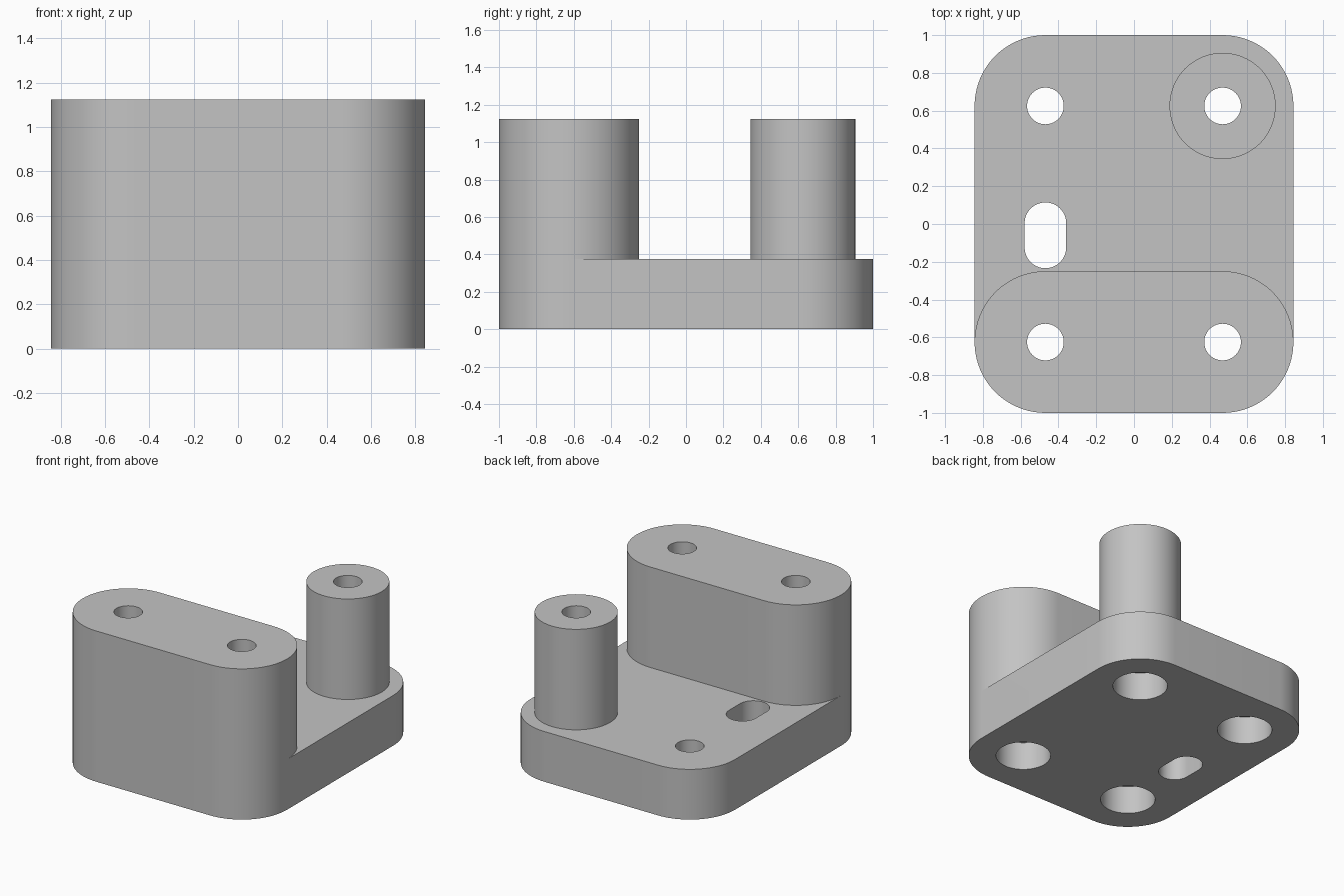
import bpy, bmesh
from math import cos, sin, pi, radians

cube = bpy.data.objects.get("Cube")
if cube:
    bpy.data.objects.remove(cube, do_unlink=True)

grey = bpy.data.materials.new("plain grey")
grey.use_nodes = True
colour = (0.55, 0.55, 0.55, 1)
grey.diffuse_color = colour
grey.node_tree.nodes["Principled BSDF"].inputs["Base Color"].default_value = colour

QUARTER = 20  # segments per quarter turn


def rounded_prism(name, cx, cy, radius, z0, z1, dx=0, dy=0):
    """Upright prism: a circle of the given radius, stretched by +-dx and +-dy."""
    points = []
    for corner, (sx, sy) in enumerate([(1, 1), (-1, 1), (-1, -1), (1, -1)]):
        for i in range(QUARTER + 1):
            a = (corner + i / QUARTER) * pi / 2
            points.append((cx + sx * dx + radius * cos(a),
                           cy + sy * dy + radius * sin(a), z0))
    bm = bmesh.new()
    base = bm.faces.new([bm.verts.new(p) for p in points])
    bmesh.ops.remove_doubles(bm, verts=bm.verts[:], dist=1e-5)
    top = bmesh.ops.extrude_face_region(bm, geom=bm.faces[:], use_keep_orig=True)
    verts = [g for g in top["geom"] if isinstance(g, bmesh.types.BMVert)]
    bmesh.ops.translate(bm, verts=verts, vec=(0, 0, z1 - z0))
    bmesh.ops.recalc_face_normals(bm, faces=bm.faces[:])
    mesh = bpy.data.meshes.new(name)
    bm.to_mesh(mesh)
    bm.free()
    mesh.materials.append(grey)
    obj = bpy.data.objects.new(name, mesh)
    bpy.context.collection.objects.link(obj)
    return obj


def combine(target, other, operation):
    other.hide_render = True
    mod = target.modifiers.new(operation, 'BOOLEAN')
    mod.object, mod.operation, mod.solver = other, operation, 'EXACT'
    bpy.context.view_layer.objects.active = target
    bpy.ops.object.modifier_apply(modifier=mod.name)
    bpy.data.objects.remove(other, do_unlink=True)


HX, HY = 0.469, 0.625      # hole centres, shared with the corner arcs
PLATE, TOP = 0.375, 1.125  # heights
CORNER = 0.375

# Plate with the raised block and the round post
body = rounded_prism("mounting_block", 0, 0, CORNER, 0, PLATE, HX, HY)
combine(body, rounded_prism("raised_block", 0, -HY, CORNER, PLATE, TOP, HX), 'UNION')
combine(body, rounded_prism("post", HX, HY, 0.281, PLATE, TOP), 'UNION')

# Four through holes with wide counterbores underneath
for x in (-HX, HX):
    for y in (-HY, HY):
        combine(body, rounded_prism("hole", x, y, 0.097, -0.1, TOP + 0.1), 'DIFFERENCE')
        combine(body, rounded_prism("counterbore", x, y, 0.1875, -0.1, 0.211), 'DIFFERENCE')

# Slot through the plate
combine(body, rounded_prism("slot", -HX, -0.06, 0.11, -0.1, PLATE + 0.1, 0, 0.064), 'DIFFERENCE')

# Tidy seams and shade the curved walls
bm = bmesh.new()
bm.from_mesh(body.data)
bmesh.ops.remove_doubles(bm, verts=bm.verts[:], dist=1e-5)
bmesh.ops.dissolve_limit(bm, angle_limit=radians(0.2), verts=bm.verts[:], edges=bm.edges[:])
bm.to_mesh(body.data)
bm.free()
bpy.ops.object.select_all(action='DESELECT')
body.select_set(True)
bpy.context.view_layer.objects.active = body
bpy.ops.object.shade_smooth_by_angle(angle=radians(30))
